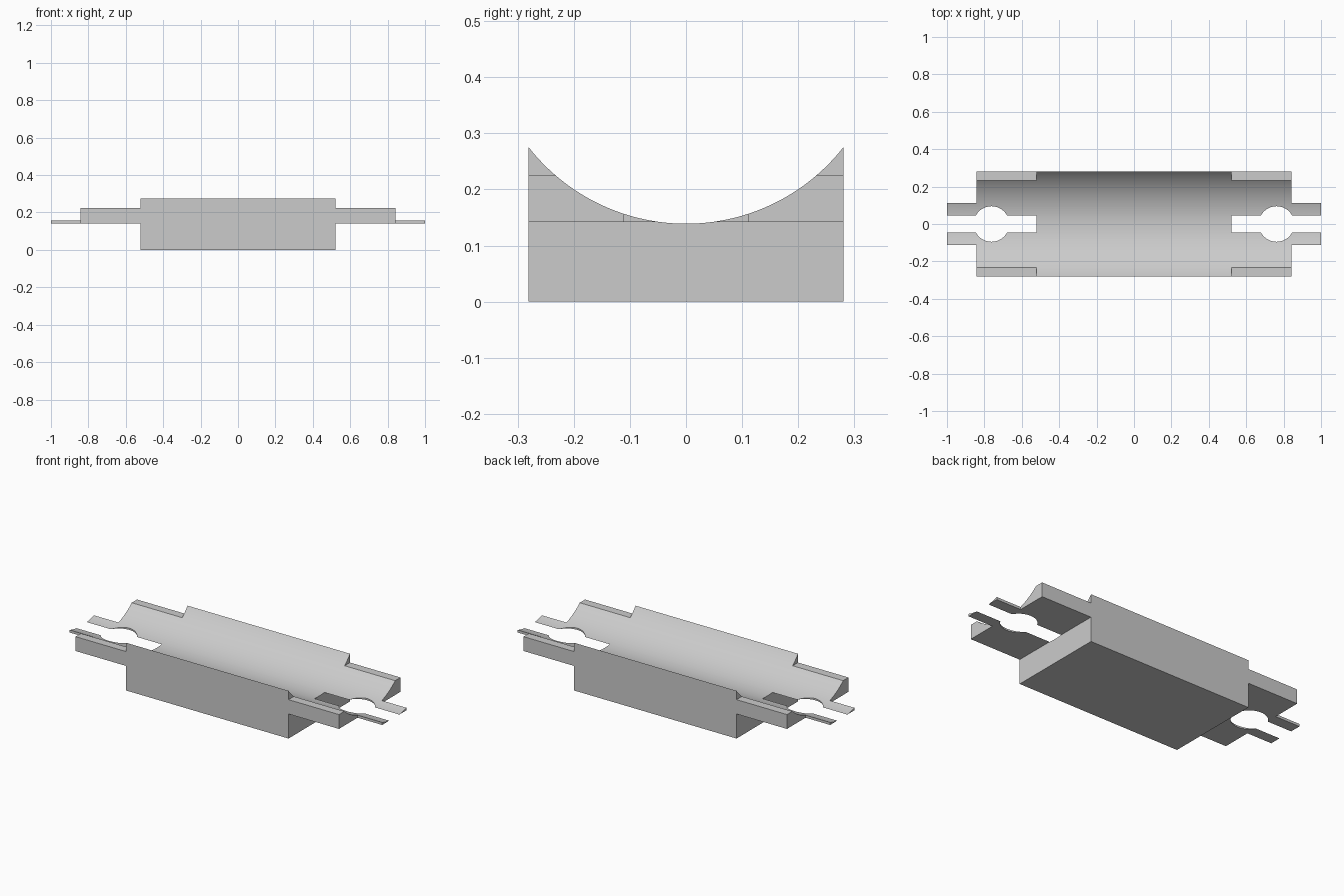
import bpy
import bmesh
from math import pi
from mathutils import Matrix

if "Cube" in bpy.data.objects:
    bpy.data.objects.remove(bpy.data.objects["Cube"], do_unlink=True)

# Main dimensions
BODY_X, WING_X, TAB_X = 0.52, 0.843, 1.0
HALF_Y, TAB_Y = 0.281, 0.111
UNDER_Z, LEDGE_Z = 0.142, 0.225
TROUGH_R, TROUGH_LOW = 0.3567, 0.139
HOLE_X, HOLE_R = 0.762, 0.095

grey = bpy.data.materials.new("plain grey")
grey.use_nodes = True
colour = (0.6, 0.6, 0.6, 1)
grey.diffuse_color = colour
grey.node_tree.nodes["Principled BSDF"].inputs["Base Color"].default_value = colour


def make_object(name, bm):
    bmesh.ops.recalc_face_normals(bm, faces=bm.faces)
    mesh = bpy.data.meshes.new(name)
    bm.to_mesh(mesh)
    bm.free()
    mesh.materials.append(grey)
    obj = bpy.data.objects.new(name, mesh)
    bpy.context.collection.objects.link(obj)
    return obj


def cylinder(name, radius, depth, segments, matrix):
    bm = bmesh.new()
    bmesh.ops.create_cone(bm, cap_ends=True, segments=segments, radius1=radius,
                          radius2=radius, depth=depth, matrix=matrix)
    return make_object(name, bm)


def combine(target, tool, operation):
    tool.hide_render = True
    mod = target.modifiers.new(tool.name, "BOOLEAN")
    mod.operation = operation
    mod.solver = "EXACT"
    mod.object = tool
    bpy.context.view_layer.objects.active = target
    bpy.ops.object.modifier_apply(modifier=mod.name)
    bpy.data.objects.remove(tool, do_unlink=True)


# Stepped body with a wing at each end, from its front profile
half = [(BODY_X, 0), (BODY_X, UNDER_Z), (WING_X, UNDER_Z),
        (WING_X, LEDGE_Z), (BODY_X, LEDGE_Z), (BODY_X, 0.3)]
outline = half + [(-x, z) for x, z in reversed(half)]
bm = bmesh.new()
face = bm.faces.new([bm.verts.new((x, -HALF_Y, z)) for x, z in outline])
extruded = bmesh.ops.extrude_face_region(bm, geom=[face])["geom"]
bmesh.ops.translate(bm, vec=(0, 2 * HALF_Y, 0),
                    verts=[v for v in extruded if isinstance(v, bmesh.types.BMVert)])
saddle = make_object("saddle_block", bm)

# Narrow end tabs
for side in (-1, 1):
    start = WING_X - 0.03
    bm = bmesh.new()
    bmesh.ops.create_cube(bm, size=1, matrix=Matrix.Translation(
        (side * (start + TAB_X) / 2, 0, UNDER_Z + 0.03))
        @ Matrix.Diagonal((TAB_X - start, 2 * TAB_Y, 0.06, 1)))
    combine(saddle, make_object("end_tab", bm), "UNION")

# Round trough along the top, which also opens the slots in the wings
combine(saddle, cylinder("trough_cutter", TROUGH_R, 2.4, 192,
        Matrix.Translation((0, 0, TROUGH_LOW + TROUGH_R)) @ Matrix.Rotation(pi / 2, 4, "Y")),
        "DIFFERENCE")

# Round hole through each wing
for side in (-1, 1):
    combine(saddle, cylinder("hole_cutter", HOLE_R, 0.5, 64,
            Matrix.Translation((side * HOLE_X, 0, 0.2))), "DIFFERENCE")

bpy.ops.object.select_all(action="DESELECT")
saddle.select_set(True)
bpy.context.view_layer.objects.active = saddle
bpy.ops.object.shade_smooth_by_angle(angle=pi / 6)
